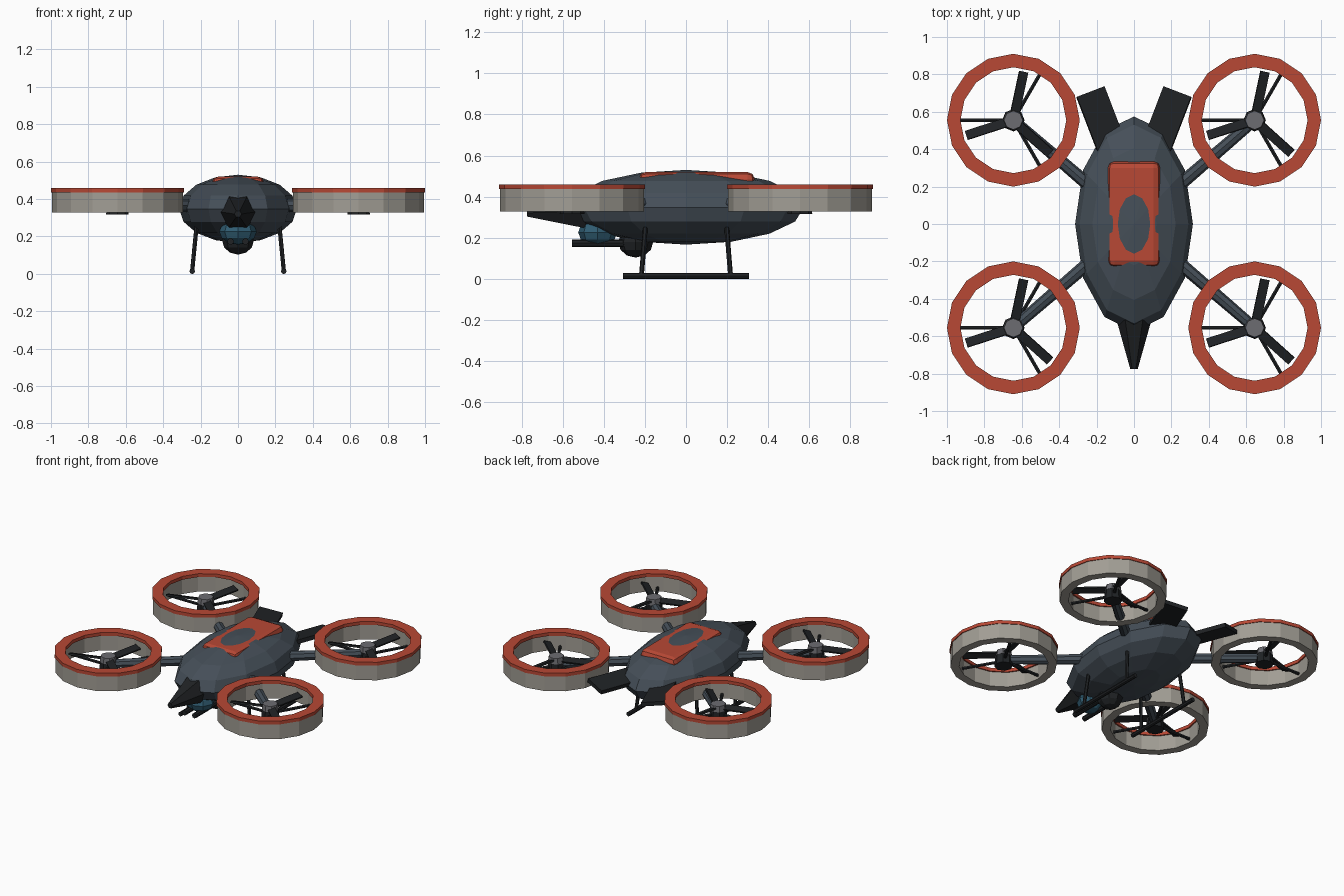
import bpy, bmesh
from math import radians, sin, cos, pi
from mathutils import Matrix, Vector

if "Cube" in bpy.data.objects:
    bpy.data.objects.remove(bpy.data.objects["Cube"])


def material(name, rgb):
    m = bpy.data.materials.new(name)
    m.diffuse_color = (*rgb, 1)
    m.use_nodes = True
    m.node_tree.nodes["Principled BSDF"].inputs["Base Color"].default_value = m.diffuse_color
    return m


SLATE = material("slate", (0.06, 0.078, 0.098))
RED = material("red", (0.48, 0.065, 0.035))
DARK = material("dark", (0.014, 0.016, 0.018))
GREY = material("warm_grey", (0.36, 0.34, 0.30))
BLUE = material("blue_glass", (0.03, 0.11, 0.17))
METAL = material("metal", (0.15, 0.15, 0.165))


def finish(name, bm, mat, matrix=Matrix()):
    bm.transform(matrix)
    bmesh.ops.recalc_face_normals(bm, faces=bm.faces)
    me = bpy.data.meshes.new(name)
    bm.to_mesh(me)
    bm.free()
    me.materials.append(mat)
    ob = bpy.data.objects.new(name, me)
    bpy.context.collection.objects.link(ob)
    return ob


def ellipsoid(name, loc, radii, mat, seg, rings):
    bm = bmesh.new()
    bmesh.ops.create_uvsphere(bm, u_segments=seg, v_segments=rings, radius=1)
    return finish(name, bm, mat, Matrix.Translation(loc) @ Matrix.Diagonal((*radii, 1)))


def box(name, size, mat, matrix):
    bm = bmesh.new()
    bmesh.ops.create_cube(bm, size=1)
    return finish(name, bm, mat, matrix @ Matrix.Diagonal((*size, 1)))


def rod(name, a, b, r1, r2, mat, seg=8, turn=0.0):
    a, b = Vector(a), Vector(b)
    bm = bmesh.new()
    bmesh.ops.create_cone(bm, cap_ends=True, segments=seg, radius1=r1, radius2=r2, depth=(b - a).length)
    rot = (b - a).to_track_quat('Z', 'Y').to_matrix().to_4x4()
    return finish(name, bm, mat, Matrix.Translation((a + b) / 2) @ rot @ Matrix.Rotation(turn, 4, 'Z'))


def ring(name, centre, r_in, r_out, z0, z1, mat, seg=16):
    bm = bmesh.new()
    loops = []
    for i in range(seg):
        a = 2 * pi * i / seg
        loops.append([bm.verts.new((centre[0] + r * cos(a), centre[1] + r * sin(a), z))
                      for r, z in ((r_in, z0), (r_out, z0), (r_out, z1), (r_in, z1))])
    for i in range(seg):
        p, q = loops[i], loops[(i + 1) % seg]
        for j in range(4):
            k = (j + 1) % 4
            bm.faces.new((p[j], q[j], q[k], p[k]))
    return finish(name, bm, mat)


# Hull and its bevelled top panel
ellipsoid("hull", (0, 0, 0.348), (0.315, 0.575, 0.182), SLATE, 12, 8)
panel = box("top_panel", (0.28, 0.565, 0.10), RED, Matrix.Translation((0, 0.052, 0.47)))
bev = panel.modifiers.new("bevel", 'BEVEL')
bev.width, bev.segments = 0.035, 2

# Nose cone, sensor pod and gun turret
rod("nose_cone", (0, -0.49, 0.332), (0, -0.775, 0.32), 0.1, 0.02, DARK, 6, pi / 2)
ellipsoid("sensor_pod", (0, -0.43, 0.226), (0.1, 0.095, 0.07), BLUE, 8, 6)
ellipsoid("turret_ball", (0, -0.245, 0.178), (0.085, 0.085, 0.075), DARK, 8, 6)

for side, s in (("left", -1), ("right", 1)):
    rod(f"gun_barrel_{side}", (s * 0.04, -0.25, 0.173), (s * 0.04, -0.555, 0.173), 0.018, 0.018, DARK)

    # Tail fins splayed outward
    fin = (Matrix.Translation((s * 0.167, 0.535, 0.37)) @ Matrix.Rotation(-s * radians(21), 4, 'Z')
           @ Matrix.Rotation(-s * radians(10), 4, 'Y'))
    box(f"tail_fin_{side}", (0.16, 0.37, 0.028), DARK, fin)

    # Landing skid and legs
    rod(f"skid_{side}", (s * 0.245, -0.308, 0.014), (s * 0.245, 0.308, 0.014), 0.015, 0.015, DARK)

    for end, t in (("front", -1), ("rear", 1)):
        tag = f"{end}_{side}"
        rod(f"leg_{tag}", (s * 0.245, t * 0.217, 0.015), (s * 0.221, t * 0.197, 0.26), 0.012, 0.012, DARK, 6)

        # Arm, duct and lip
        cx, cy = s * 0.645, t * 0.555
        rod(f"arm_{tag}", (s * 0.2, t * 0.172, 0.365), (cx, cy, 0.365), 0.036, 0.03, SLATE)
        ring(f"duct_{tag}", (cx, cy), 0.292, 0.35, 0.328, 0.438, GREY)
        ring(f"duct_lip_{tag}", (cx, cy), 0.283, 0.355, 0.436, 0.46, RED)

        # Motor, hub cap, stator struts and blades
        rod(f"motor_{tag}", (cx, cy, 0.316), (cx, cy, 0.39), 0.06, 0.055, DARK)
        rod(f"hub_cap_{tag}", (cx, cy, 0.385), (cx, cy, 0.425), 0.056, 0.05, METAL)
        for i in range(3):
            a = radians(60 + 120 * i)
            rod(f"strut_{tag}_{i}", (cx, cy, 0.355),
                (cx + 0.3 * cos(a), cy + 0.3 * sin(a), 0.355), 0.011, 0.011, DARK, 6)
            blade = (Matrix.Translation((cx, cy, 0.402)) @ Matrix.Rotation(radians(78 + 120 * i), 4, 'Z')
                     @ Matrix.Translation((0.15, 0, 0)) @ Matrix.Rotation(radians(18), 4, 'X'))
            box(f"blade_{tag}_{i}", (0.23, 0.05, 0.012), DARK, blade)
